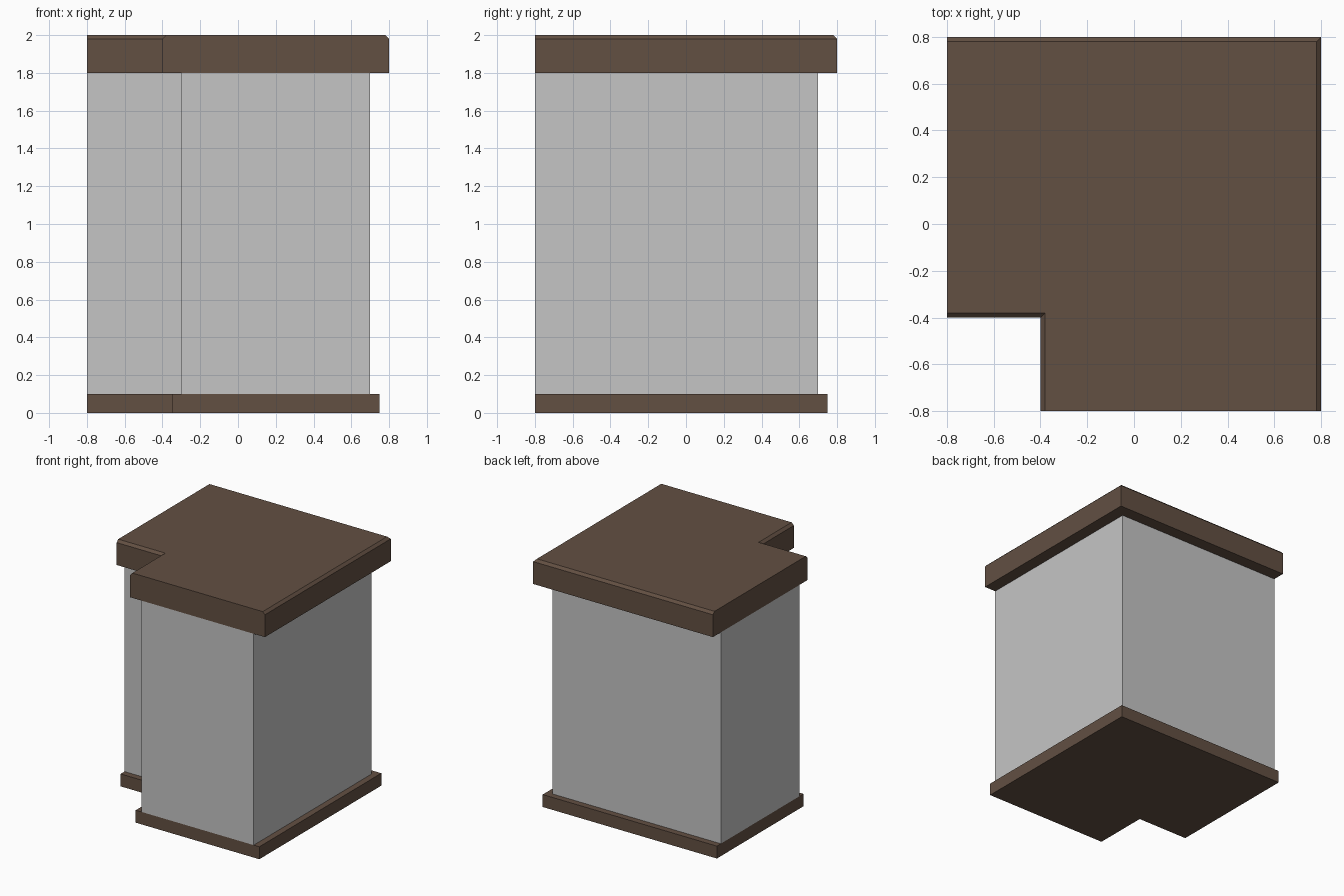
import bpy
import bmesh

if "Cube" in bpy.data.objects:
    bpy.data.objects.remove(bpy.data.objects["Cube"])

END = -0.8  # flush ends that butt against neighbouring units


def material(name, rgb):
    mat = bpy.data.materials.new(name)
    mat.diffuse_color = (*rgb, 1.0)
    mat.use_nodes = True
    mat.node_tree.nodes["Principled BSDF"].inputs["Base Color"].default_value = mat.diffuse_color
    return mat


def l_profile(outer, notch):
    """Counter-clockwise L-shaped outline with its front left corner cut out."""
    return [(END, notch), (notch, notch), (notch, END),
            (outer, END), (outer, outer), (END, outer)]


def l_block(name, levels, mat, capped=True):
    """Stack L outlines given as (z, outer edge, notch edge) into one block."""
    bm = bmesh.new()
    rings = [[bm.verts.new((x, y, z)) for x, y in l_profile(outer, notch)]
             for z, outer, notch in levels]
    for low, high in zip(rings, rings[1:]):
        for i in range(6):
            j = (i + 1) % 6
            bm.faces.new((low[i], low[j], high[j], high[i]))
    if capped:
        bm.faces.new(rings[0][::-1])
        bm.faces.new(rings[-1])
    mesh = bpy.data.meshes.new(name)
    bm.to_mesh(mesh)
    bm.free()
    mesh.materials.append(mat)
    obj = bpy.data.objects.new(name, mesh)
    bpy.context.collection.objects.link(obj)
    return obj


brown = material("dark brown wood", (0.123, 0.079, 0.055))
grey = material("light grey", (0.56, 0.56, 0.56))

# Plinth
l_block("plinth", [(0, 0.75, -0.35), (0.1, 0.75, -0.35)], brown)
# Wall body, its ends hidden by the plinth and the top
l_block("body", [(0.1, 0.7, -0.3), (1.8, 0.7, -0.3)], grey, capped=False)
# Countertop with a chamfer on the overhanging edges
l_block("countertop", [(1.8, 0.8, -0.4), (1.98, 0.8, -0.4), (2.0, 0.78, -0.38)], brown)
